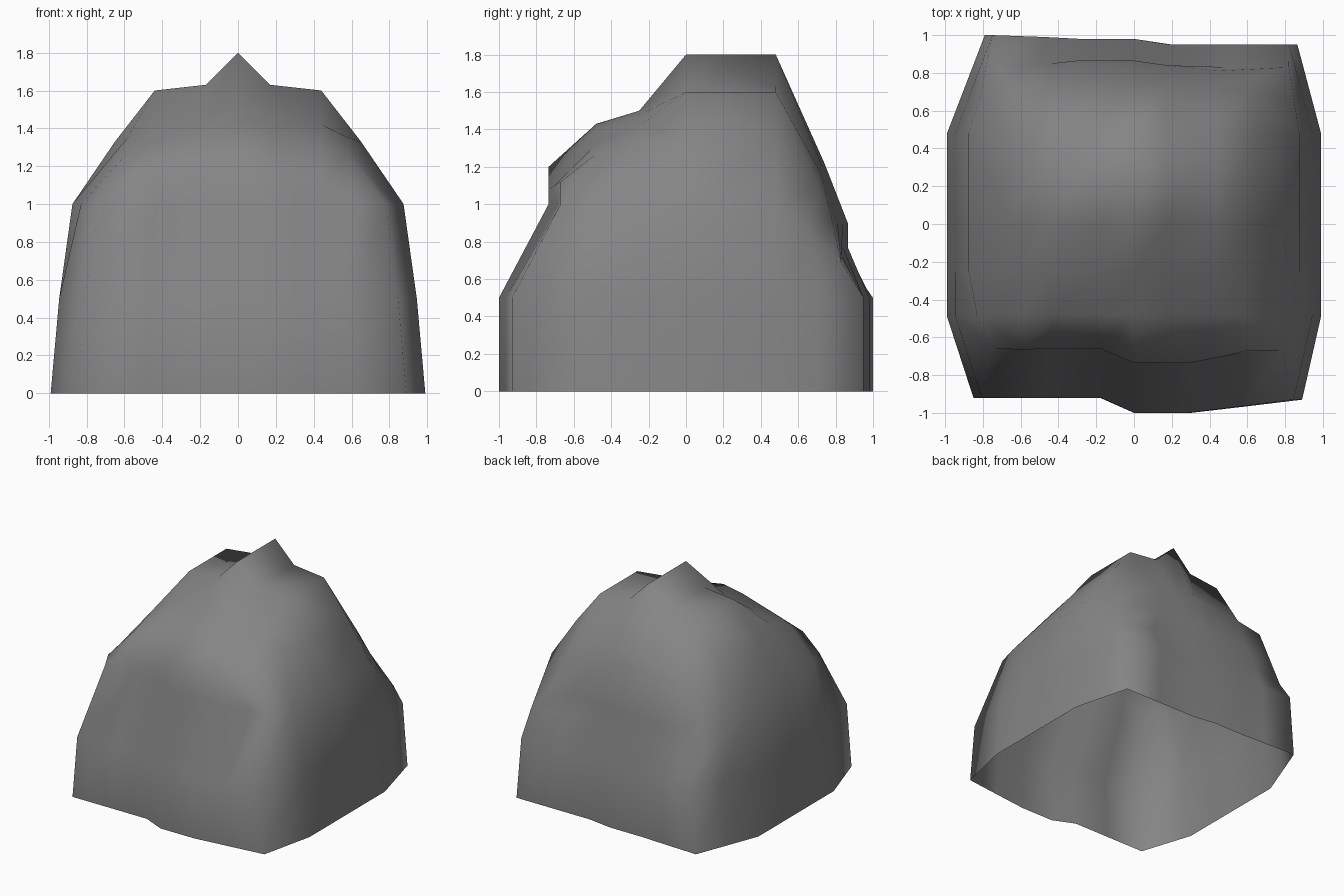
import bpy, bmesh
from mathutils import Vector

if "Cube" in bpy.data.objects:
    bpy.data.objects.remove(bpy.data.objects["Cube"])

bm = bmesh.new()

# Side stations shared by every ring
SIDE_Y = [-0.49, -0.25, 0.0, 0.48]


def ring(front, back, side_x, z):
    """Closed loop: front left-to-right, right side, back right-to-left, left side."""
    right = [(x, y, z) for x, y in zip(side_x, SIDE_Y)]
    left = [(-x, y, z) for x, y, z in right]
    # extra station halfway between the side and each back corner
    right.append(Vector(right[-1]).lerp(Vector(back[-1]), .5))
    left.append(Vector(left[-1]).lerp(Vector(back[0]), .5))
    return [bm.verts.new(p) for p in front + right + back[::-1] + left[::-1]]


def level(outline, z, sx=1.0):
    return [(x * sx, y, z) for x, y in outline]


# Lower wall outlines (x, y)
base_front = [(-.85, -.92), (-.5, -.92), (-.18, -.92), (0, -1), (.3, -1), (.6, -.965), (.89, -.93)]
base_back = [(-.79, 1.0), (-.5, .99), (-.3, .98), (0, .98), (.2, .95), (.55, .95), (.865, .95)]
shoulder_front = [(-.74, -.66), (-.44, -.66), (-.18, -.66), (0, -.735), (.3, -.735), (.6, -.68), (.78, -.67)]
shoulder_back = [(-.75, .88, .67), (-.5, .87, .74), (-.3, .865, .77), (0, .865, .77),
                 (.18, .84, .77), (.5, .83, .73), (.82, .83, .69)]

rings = [ring(level(base_front, 0), level(base_back, 0), [.99] * 4, 0),
         ring(level(base_front, .5, .95), level(base_back, .5, .95), [.945] * 4, .5),
         ring(level(shoulder_front, 1.0), shoulder_back, [.83, .875, .875, .875], 1.0)]

# Roof: brow row at the front, mirrored rows in between, two ledge rows at the back
brow = [(-.59, -.665, 1.13), (-.44, -.66, 1.10), (-.18, -.66, 1.13), (0, -.735, 1.2),
        (.3, -.735, 1.08), (.45, -.705, 1.10), (.6, -.67, 1.12)]
upper_ledge = [(-.66, .74, 1.15), (-.44, .74, 1.19), (-.17, .74, 1.22), (0, .74, 1.22),
               (.17, .73, 1.2), (.4, .72, 1.17), (.6, .71, 1.09)]
ledge = [(-.61, .83, .9), (-.44, .85, .9), (-.3, .865, .9), (0, .865, .9),
         (.18, .84, .9), (.44, .81, .9), (.65, .78, .92)]
# y, heights at x = 0 / 0.17 / 0.44, then the edge x, z
rows = [(-.48, 1.43, 1.40, 1.32, .585, 1.27),
        (-.25, 1.50, 1.48, 1.42, .585, 1.35),
        (0.0, 1.80, 1.63, 1.60, .65, 1.33),
        (.48, 1.80, 1.63, 1.60, .65, 1.33)]
lines = [brow]
for y, z0, z1, z2, ex, ez in rows:
    half = [(.17, y, z1), (.44, y, z2), (ex, y, ez)]
    lines.append([(-x, a, b) for x, a, b in reversed(half)] + [(0, y, z0)] + half)
lines += [upper_ledge, ledge]
roof = [[bm.verts.new(p) for p in line] for line in lines]

# Roof patch
for a, b in zip(roof, roof[1:]):
    for i in range(6):
        bm.faces.new((a[i], a[i + 1], b[i + 1], b[i]))

# Walls between rings, ending at the border of the roof patch
rings.append(roof[0] + [r[-1] for r in roof[1:-1]] + roof[-1][::-1] + [r[0] for r in roof[-2:0:-1]])
for lo, hi in zip(rings, rings[1:]):
    n = len(lo)
    for i in range(n):
        j = (i + 1) % n
        bm.faces.new((lo[i], lo[j], hi[j], hi[i]))

for f in bm.faces:
    f.smooth = True

# Open-bottomed boulder shell in dark grey stone
mesh = bpy.data.meshes.new("boulder")
bm.to_mesh(mesh)
bm.free()
stone = bpy.data.materials.new("stone")
stone.diffuse_color = (.235, .235, .235, 1)
stone.use_nodes = True
stone.node_tree.nodes["Principled BSDF"].inputs["Base Color"].default_value = stone.diffuse_color
mesh.materials.append(stone)
boulder = bpy.data.objects.new("boulder", mesh)
bpy.context.collection.objects.link(boulder)
